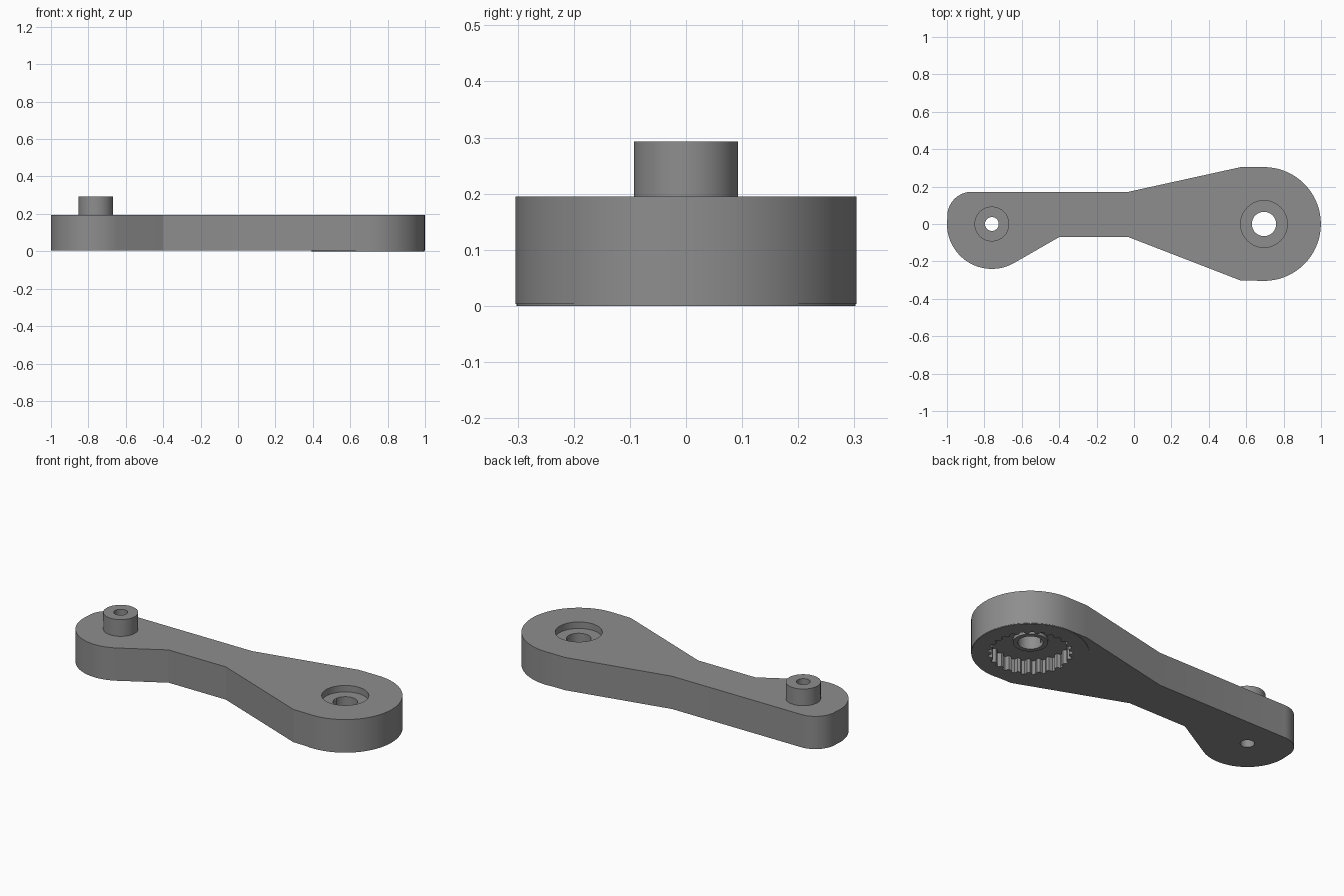
import bpy, bmesh, math

if "Cube" in bpy.data.objects:
    bpy.data.objects.remove(bpy.data.objects["Cube"])

HUB_X, PIN_X = 0.695, -0.76
grey = bpy.data.materials.new("mid_grey")
grey.diffuse_color = (0.27, 0.27, 0.27, 1)
grey.use_nodes = True
grey.node_tree.nodes["Principled BSDF"].inputs["Base Color"].default_value = grey.diffuse_color


def arc(cx, cy, r, a0, a1, n):
    """Points along a circular arc, angles in degrees."""
    angles = [math.radians(a0 + (a1 - a0) * i / n) for i in range(n + 1)]
    return [(cx + r * math.cos(a), cy + r * math.sin(a)) for a in angles]


def circle(cx, r, n=64):
    return arc(cx, 0, r, 0, 360, n)[:-1]


def prism(name, outline, z0, z1):
    """Extrude a closed outline between two heights."""
    bm = bmesh.new()
    face = bm.faces.new([bm.verts.new((x, y, z0)) for x, y in outline])
    top = bmesh.ops.extrude_face_region(bm, geom=[face])["geom"]
    bmesh.ops.translate(bm, vec=(0, 0, z1 - z0),
                        verts=[v for v in top if isinstance(v, bmesh.types.BMVert)])
    bmesh.ops.recalc_face_normals(bm, faces=bm.faces)
    mesh = bpy.data.meshes.new(name)
    bm.to_mesh(mesh)
    bm.free()
    mesh.materials.append(grey)
    obj = bpy.data.objects.new(name, mesh)
    bpy.context.collection.objects.link(obj)
    return obj


def cut(obj, outline, z0, z1):
    """Subtract a prism from the part."""
    cutter = prism("cutter", outline, z0, z1)
    cutter.hide_render = True
    mod = obj.modifiers.new("cut", 'BOOLEAN')
    mod.operation, mod.solver, mod.object = 'DIFFERENCE', 'EXACT', cutter
    bpy.context.view_layer.objects.active = obj
    bpy.ops.object.modifier_apply(modifier=mod.name)
    bpy.data.objects.remove(cutter)


# Arm: round hub end, tapered neck, offset rounded pin end
outline = arc(HUB_X, 0, 0.304, -90, 90, 48)
outline += [(0.57, 0.304), (-0.03, 0.172)]
outline += arc(-0.868, 0.042, 0.13, 90, 170, 14)
outline += arc(PIN_X, 0, 0.24, 180, 298, 32)
outline += [(-0.4, -0.07), (-0.03, -0.07), (0.57, -0.302)]
arm = prism("lever_arm", outline, 0.003, 0.195)
cut(arm, circle(HUB_X, 0.125), 0.157, 0.3)     # screw head recess
cut(arm, circle(HUB_X, 0.065), -0.1, 0.3)      # screw hole
cut(arm, circle(HUB_X, 0.25), -0.1, 0.08)      # socket for the spline plate
cut(arm, circle(PIN_X, 0.037, 32), -0.1, 0.3)  # pin bore

# Toothed socket in the underside of the hub
plate = prism("spline_plate", circle(HUB_X, 0.302, 96), 0, 0.08)
TEETH = 25
teeth = []
for i in range(TEETH):
    for frac, r in ((0.0, 0.2), (0.3, 0.2), (0.5, 0.218), (0.8, 0.218)):
        a = 2 * math.pi * (i + frac) / TEETH
        teeth.append((HUB_X + r * math.cos(a), r * math.sin(a)))
cut(plate, teeth, -0.1, 0.2)

# Small collar around the screw hole inside the socket
collar = prism("screw_collar", circle(HUB_X, 0.09), 0.062, 0.085)
cut(collar, circle(HUB_X, 0.065), -0.1, 0.3)

# Hollow pin on top of the narrow end
pin = prism("hollow_pin", circle(PIN_X, 0.093), 0.19, 0.293)
cut(pin, circle(PIN_X, 0.037, 32), -0.1, 0.4)

# Smooth the round walls, keep edges crisp
for obj in (arm, plate, collar, pin):
    bpy.ops.object.select_all(action='DESELECT')
    obj.select_set(True)
    bpy.context.view_layer.objects.active = obj
    bpy.ops.object.shade_smooth_by_angle(angle=math.radians(20))
